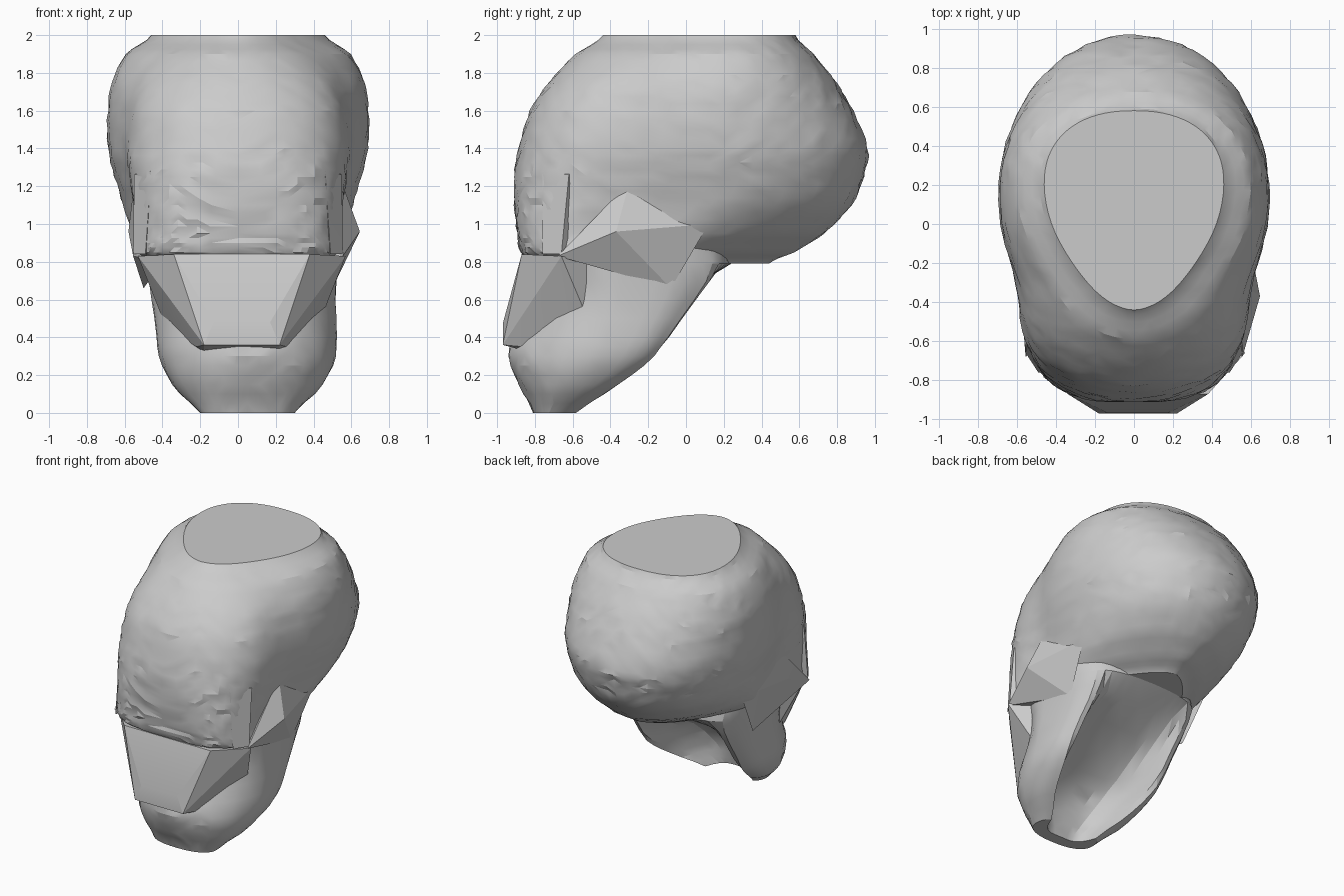
import bpy, bmesh, math, random

random.seed(4)
cube = bpy.data.objects.get("Cube")
if cube:
    bpy.data.objects.remove(cube, do_unlink=True)

bone = bpy.data.materials.new("bone grey")
bone.use_nodes = True
GREY = (0.6, 0.6, 0.6, 1)
bone.diffuse_color = GREY
bone.node_tree.nodes["Principled BSDF"].inputs["Base Color"].default_value = GREY


def finish(name, bm, angle):
    bmesh.ops.recalc_face_normals(bm, faces=bm.faces)
    mesh = bpy.data.meshes.new(name)
    bm.to_mesh(mesh)
    bm.free()
    mesh.materials.append(bone)
    ob = bpy.data.objects.new(name, mesh)
    bpy.context.collection.objects.link(ob)
    bpy.ops.object.select_all(action="DESELECT")
    ob.select_set(True)
    bpy.context.view_layer.objects.active = ob
    bpy.ops.object.shade_smooth_by_angle(angle=math.radians(angle))


def outline(row, n, pinch):
    """Egg-shaped section: front and back curves, pinched temples, hollow behind."""
    z, xc, w, yf, ym, yb, nf, nb, hollow = row
    pts = []
    for i in range(n):
        a = 2 * math.pi * i / n
        c, s = math.cos(a), math.sin(a)
        e, reach = (nf, ym - yf) if s < 0 else (nb, yb - ym)
        x = w * math.copysign(abs(c) ** (2 / e), c)
        y = ym + reach * math.copysign(abs(s) ** (2 / e), s)
        if s > 0:
            y -= hollow * max(0, 1 - (abs(x) / (0.8 * w)) ** 4)
        x *= 1 - pinch * math.exp(-((y + 0.32) / 0.24) ** 2)
        pts.append((x + xc, y, z))
    return pts


def blend(a, b, c, d, t):
    """Smooth curve from b to c."""
    return b + t * (c - b) + 0.5 * t * (1 - t) * ((1 - t) * (2 * b - a - c) + t * (2 * c - b - d))


def loft(name, rows, n, steps, pinch, rough, angle):
    """Skin sections from top to bottom, subdivided between rows."""
    last = len(rows) - 1
    fine = []
    for k in range(last):
        near = [rows[max(0, min(last, k + d))] for d in (-1, 0, 1, 2)]
        for j in range(steps):
            t = j / steps
            row = [blend(*v, t) for v in zip(*near)]
            row[0] = near[1][0] + t * (near[2][0] - near[1][0])
            fine.append(row)
    fine.append(rows[-1])
    bm = bmesh.new()
    rings = []
    for k, row in enumerate(fine):
        ring = []
        for x, y, z in outline(row, n, pinch):
            r = 1 - random.uniform(0, rough) if 0 < k < len(fine) - 1 else 1
            ring.append(bm.verts.new((x * r, y * r, z)))
        rings.append(ring)
    for a, b in zip(rings, rings[1:]):
        for i in range(n):
            j = (i + 1) % n
            bm.faces.new((a[i], a[j], b[j], b[i]))
    bm.faces.new(rings[0])
    bm.faces.new(rings[-1])
    bmesh.ops.triangulate(bm, faces=bm.faces[:])
    finish(name, bm, angle)


def hull(name, points):
    bm = bmesh.new()
    for p in points:
        bm.verts.new(p)
    bmesh.ops.convex_hull(bm, input=bm.verts)
    finish(name, bm, 15)


# Cranium: z, x centre, half width, front, widest y, back, front and back power, hollow
cranium = [
    (2.00, 0.0, 0.46, -0.44, 0.20, 0.58, 1.8, 2.3, 0),
    (1.90, 0.0, 0.60, -0.59, 0.17, 0.68, 2.0, 2.2, 0),
    (1.75, 0.0, 0.675, -0.73, 0.14, 0.80, 2.2, 2.1, 0),
    (1.60, 0.0, 0.697, -0.83, 0.13, 0.89, 2.4, 2.1, 0),
    (1.40, 0.0, 0.695, -0.89, 0.12, 0.97, 2.6, 2.1, 0),
    (1.25, 0.0, 0.66, -0.915, 0.12, 0.945, 2.9, 2.1, 0),
    (1.10, 0.0, 0.615, -0.915, 0.05, 0.88, 3.3, 2.1, 0),
    (0.95, 0.0, 0.575, -0.90, -0.15, 0.74, 3.6, 1.9, 0),
    (0.85, 0.0, 0.56, -0.88, -0.38, 0.58, 3.3, 1.6, 0),
    (0.79, 0.0, 0.48, -0.82, -0.42, 0.44, 3.0, 1.5, 0),
]
loft("cranium", cranium, 72, 4, 0.085, 0.014, 18)

# Jaw: horseshoe with broad sides and a deep hollow underneath
jaw = [
    (0.98, 0.01, 0.53, -0.80, -0.30, 0.20, 2.4, 2.8, 0.0),
    (0.79, 0.02, 0.51, -0.80, -0.32, 0.29, 2.0, 3.0, 0.05),
    (0.60, 0.03, 0.49, -0.82, -0.36, 0.16, 1.8, 3.4, 0.28),
    (0.40, 0.045, 0.48, -0.92, -0.42, -0.01, 1.8, 3.6, 0.46),
    (0.30, 0.05, 0.47, -0.945, -0.45, -0.09, 1.9, 3.4, 0.52),
    (0.20, 0.05, 0.43, -0.915, -0.50, -0.22, 2.1, 3.0, 0.45),
    (0.10, 0.05, 0.36, -0.865, -0.58, -0.38, 2.2, 2.6, 0.32),
    (0.00, 0.05, 0.25, -0.81, -0.68, -0.53, 2.4, 2.4, 0.19),
]
loft("jaw", jaw, 44, 2, 0, 0.012, 18)

# Muzzle: wide under the eyes, tapering to the blunt teeth edge
hull("muzzle", [(0.02 + s * x, y, z) for s in (-1, 1) for x, y, z in (
    (0.55, -0.66, 0.83), (0.36, -0.87, 0.84), (0.16, -0.94, 0.55), (0.15, -0.968, 0.48),
    (0.20, -0.97, 0.36), (0.24, -0.86, 0.35), (0.20, -0.82, 0.32), (0.40, -0.50, 0.45),
    (0.44, -0.50, 0.80))])

# Cheekbones and eye pillars on both sides, the model's left cheek flaring more
for side, s, tip in (("left", 1, 0.645), ("right", -1, 0.58)):
    hull(side + "_cheekbone", [(s * x, y, z) for x, y, z in (
        (tip, -0.37, 0.96), (0.55, 0.12, 1.0), (0.555, -0.68, 0.83),
        (0.55, -0.30, 1.22), (0.47, -0.30, 0.75), (0.50, -0.08, 0.66), (0.40, -0.55, 0.8))])
    hull(side + "_eye_pillar", [(s * x, y, z) for x, y, z in (
        (0.49, -0.76, 0.84), (0.555, -0.66, 0.84), (0.46, -0.76, 1.28),
        (0.55, -0.62, 1.26), (0.44, -0.55, 0.84), (0.44, -0.55, 1.34))])
